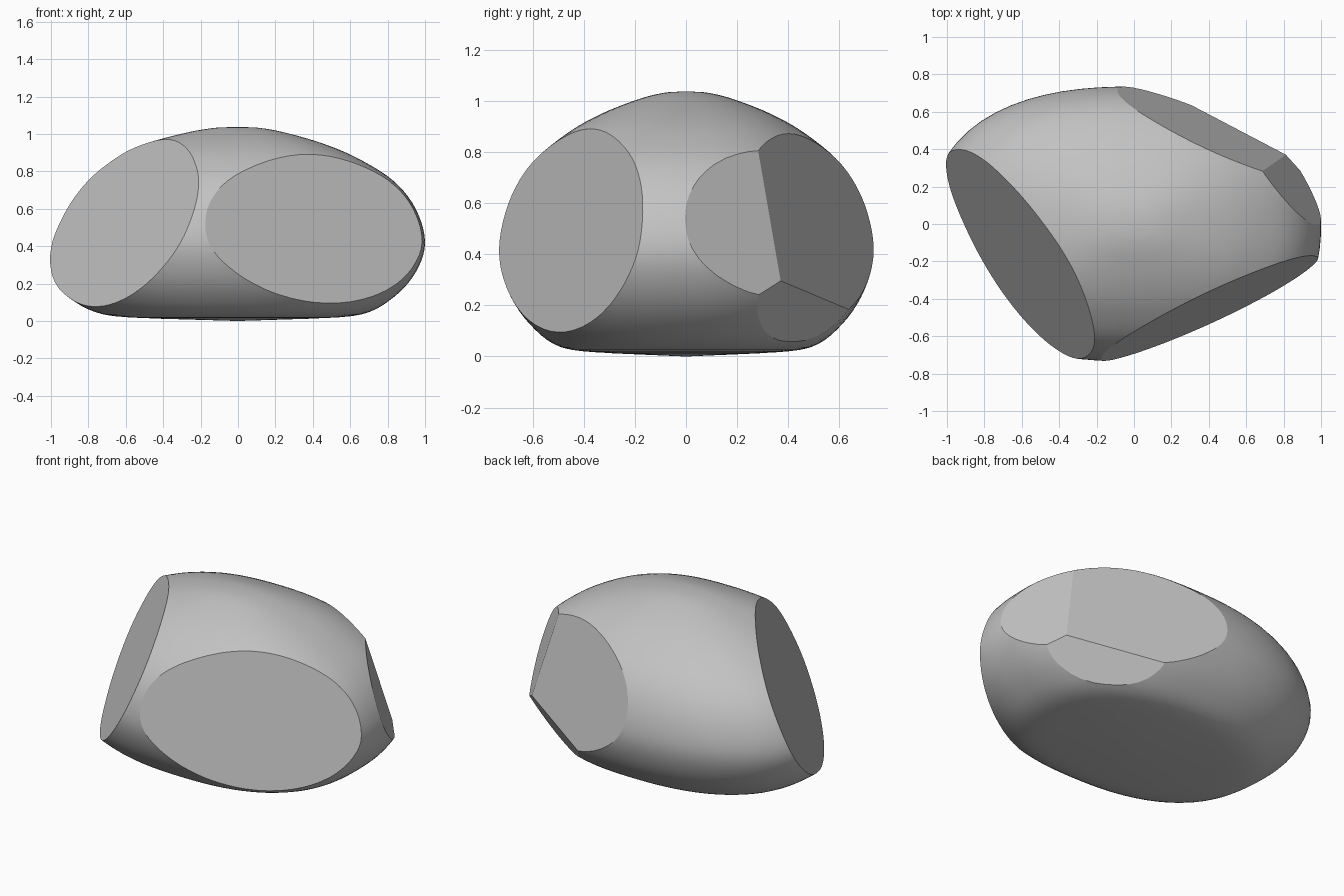
import bpy, bmesh, math
from mathutils import Vector

cube = bpy.data.objects.get("Cube")
if cube:
    bpy.data.objects.remove(cube, do_unlink=True)

# Stone colour
stone = bpy.data.materials.new("stone_grey")
stone.use_nodes = True
GREY = (0.54, 0.54, 0.54, 1)
stone.diffuse_color = GREY
bsdf = next(n for n in stone.node_tree.nodes if n.type == 'BSDF_PRINCIPLED')
bsdf.inputs["Base Color"].default_value = GREY
bsdf.inputs["Roughness"].default_value = 0.9

# Upright profile: (width factor, height), bottom to top
PROFILE = [(0.38, 0.012), (0.66, 0.035), (0.83, 0.125), (0.95, 0.26), (1.0, 0.42),
           (0.95, 0.6), (0.83, 0.75), (0.64, 0.87), (0.45, 0.95), (0.24, 1.01),
           (0.1, 1.034)]
BOTTOM, TOP = 0.0, 1.038
RX_RIGHT, RX_LEFT, RY = 1.0, 1.09, 0.735
POWER, SIDES, STEPS = 2.4, 72, 5


def smooth_profile(points):
    """Catmull-Rom through the profile points, rounded over at the peak."""
    pts = [Vector(p) for p in points]
    pts = [pts[0]] + pts + [Vector((0.0, TOP))]
    out = []
    for a, b, c, d in zip(pts, pts[1:], pts[2:], pts[3:]):
        for i in range(STEPS):
            t = i / STEPS
            out.append(0.5 * (2 * b + (c - a) * t + (2 * a - 5 * b + 4 * c - d) * t * t
                              + (3 * b - a - 3 * c + d) * t ** 3))
    return out + [pts[-2]]


# Rounded body: superellipse rings stacked along the profile, longer to the left
bm = bmesh.new()
rings = []
for s, z in smooth_profile(PROFILE):
    ring = []
    for k in range(SIDES):
        a = 2 * math.pi * k / SIDES
        c, n = math.cos(a), math.sin(a)
        r = s / (abs(c) ** POWER + abs(n) ** POWER) ** (1 / POWER)
        rx = RX_RIGHT if c > 0 else RX_LEFT
        ring.append(bm.verts.new((rx * r * c, RY * r * n, z)))
    rings.append(ring)
for low, high in zip(rings, rings[1:]):
    for k in range(SIDES):
        j = (k + 1) % SIDES
        bm.faces.new((low[k], low[j], high[j], high[k]))
base = bm.verts.new((0, 0, BOTTOM))
peak = bm.verts.new((0, 0, TOP))
for k in range(SIDES):
    j = (k + 1) % SIDES
    bm.faces.new((rings[0][j], rings[0][k], base))
    bm.faces.new((rings[-1][k], rings[-1][j], peak))

# Chipped facets: (direction, offset along that direction)
FACETS = [((0.43, -0.90, 0.20), 0.675),    # front
          ((-0.83, -0.52, 0.43), 0.81),    # front corner
          ((0.42, 0.91, 0.26), 0.755),     # back
          ((0.83, 0.56, 0.30), 0.97),      # back end
          ((0.55, 0.83, -0.52), 0.60)]     # undercut below the back
for direction, offset in FACETS:
    n = Vector(direction)
    point = n * (offset / n.length_squared)
    geom = bm.verts[:] + bm.edges[:] + bm.faces[:]
    cut = bmesh.ops.bisect_plane(bm, geom=geom, plane_co=point, plane_no=n, clear_outer=True)
    rim = [e for e in cut["geom_cut"] if isinstance(e, bmesh.types.BMEdge)]
    bmesh.ops.holes_fill(bm, edges=rim, sides=0)
bmesh.ops.remove_doubles(bm, verts=bm.verts[:], dist=0.0005)
bmesh.ops.recalc_face_normals(bm, faces=bm.faces[:])

mesh = bpy.data.meshes.new("boulder")
bm.to_mesh(mesh)
bm.free()
mesh.materials.append(stone)
boulder = bpy.data.objects.new("boulder", mesh)
bpy.context.scene.collection.objects.link(boulder)

# Smooth stone with crisp chipped edges
bpy.ops.object.select_all(action='DESELECT')
boulder.select_set(True)
bpy.context.view_layer.objects.active = boulder
bpy.ops.object.shade_smooth_by_angle(angle=math.radians(13))
